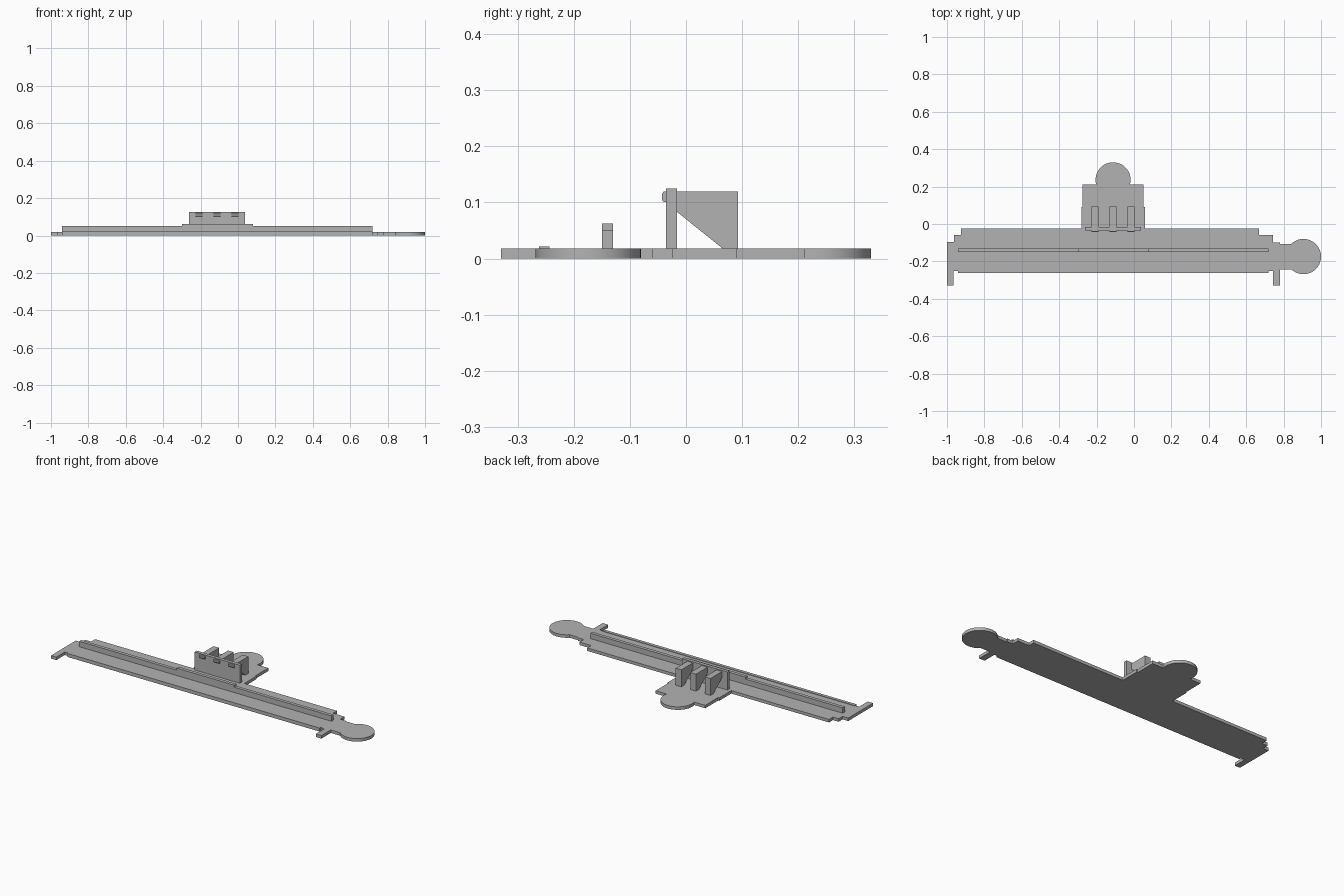
import bpy, bmesh
from math import cos, sin, atan2, pi
from mathutils import Vector

if "Cube" in bpy.data.objects:
    bpy.data.objects.remove(bpy.data.objects["Cube"], do_unlink=True)

grey = bpy.data.materials.new("plain grey")
grey.use_nodes = True
grey.diffuse_color = (0.45, 0.45, 0.45, 1)
grey.node_tree.nodes["Principled BSDF"].inputs["Base Color"].default_value = grey.diffuse_color

DECK = 0.018      # thickness of the floor slab
MID = -0.112      # centre line of the rear annex


def extrude(name, points, offset):
    """Prism from a closed loop of 3D points swept along offset."""
    bm = bmesh.new()
    face = bm.faces.new([bm.verts.new(p) for p in points])
    swept = bmesh.ops.extrude_face_region(bm, geom=[face])["geom"]
    verts = [v for v in swept if isinstance(v, bmesh.types.BMVert)]
    bmesh.ops.translate(bm, verts=verts, vec=Vector(offset))
    bmesh.ops.recalc_face_normals(bm, faces=bm.faces)
    mesh = bpy.data.meshes.new(name)
    bm.to_mesh(mesh)
    bm.free()
    mesh.materials.append(grey)
    obj = bpy.data.objects.new(name, mesh)
    bpy.context.collection.objects.link(obj)
    return obj


def box(name, x0, x1, y0, y1, z0, z1):
    loop = [(x0, y0, z0), (x1, y0, z0), (x1, y1, z0), (x0, y1, z0)]
    return extrude(name, loop, (0, 0, z1 - z0))


def arc(cx, cy, start, end, steps=40):
    """Counter-clockwise arc between two offsets from its centre."""
    radius = Vector(start).length
    a = atan2(start[1], start[0])
    sweep = (atan2(end[1], end[0]) - a) % (2 * pi)
    return [(cx + radius * cos(a + sweep * i / steps),
             cy + radius * sin(a + sweep * i / steps)) for i in range(steps + 1)]


# Floor slab: hooks at the front corners, round end pad and round rear pad
outline = [(-1, -0.33), (-0.965, -0.33), (-0.965, -0.25), (-0.94, -0.25),
           (-0.94, -0.262), (0.72, -0.262), (0.72, -0.25), (0.743, -0.25),
           (0.743, -0.33), (0.78, -0.33), (0.78, -0.242)]
outline += arc(0.906, -0.174, (-0.065, -0.068), (-0.065, 0.068))
outline += [(0.78, -0.106), (0.78, -0.1), (0.743, -0.1), (0.743, -0.06),
            (0.667, -0.06), (0.667, -0.023), (MID + 0.17, -0.023),
            (MID + 0.17, 0.09), (MID + 0.163, 0.09), (MID + 0.163, 0.212)]
outline += arc(MID, 0.236, (0.0905, -0.024), (-0.0905, -0.024))
outline += [(MID - 0.163, 0.212), (MID - 0.163, 0.09), (MID - 0.17, 0.09),
            (MID - 0.17, -0.023), (-0.925, -0.023), (-0.925, -0.06),
            (-0.963, -0.06), (-0.963, -0.097), (-1, -0.097)]
slab = extrude("floor_slab", [(x, y, 0) for x, y in outline], (0, 0, DECK))

# Low kerb along the front edge
box("front_kerb", -0.94, 0.72, -0.262, -0.243, DECK, 0.021)

# Long spine wall with a raised middle
spine = [(-0.94, DECK), (0.72, DECK), (0.72, 0.05), (0.08, 0.05),
         (0.08, 0.062), (-0.3, 0.062), (-0.3, 0.05), (-0.94, 0.05)]
extrude("spine_wall", [(x, -0.15, z) for x, z in spine], (0, 0.02, 0))

# Upright panel
box("upright_panel", MID - 0.149, MID + 0.149, -0.036, -0.016, DECK, 0.125)

# Three buttresses behind the panel, each with a chamfered peg through it
brace = [(-0.016, 0.083), (0.065, DECK), (0.093, DECK), (0.093, 0.119), (-0.016, 0.119)]
peg = [(-0.036, 0.101), (-0.036, 0.119), (-0.04, 0.119), (-0.043, 0.115),
       (-0.043, 0.105), (-0.04, 0.101)]
for i, side in enumerate(("right", "middle", "left")):
    x = MID + (i - 1) * 0.096 - 0.0185
    for part, profile in (("buttress", brace), ("peg", peg)):
        extrude(f"{side}_{part}", [(x, y, z) for y, z in profile], (0.037, 0, 0))

# Smooth the round pads while keeping the corners crisp
bpy.ops.object.select_all(action='DESELECT')
slab.select_set(True)
bpy.context.view_layer.objects.active = slab
bpy.ops.object.shade_smooth_by_angle()
